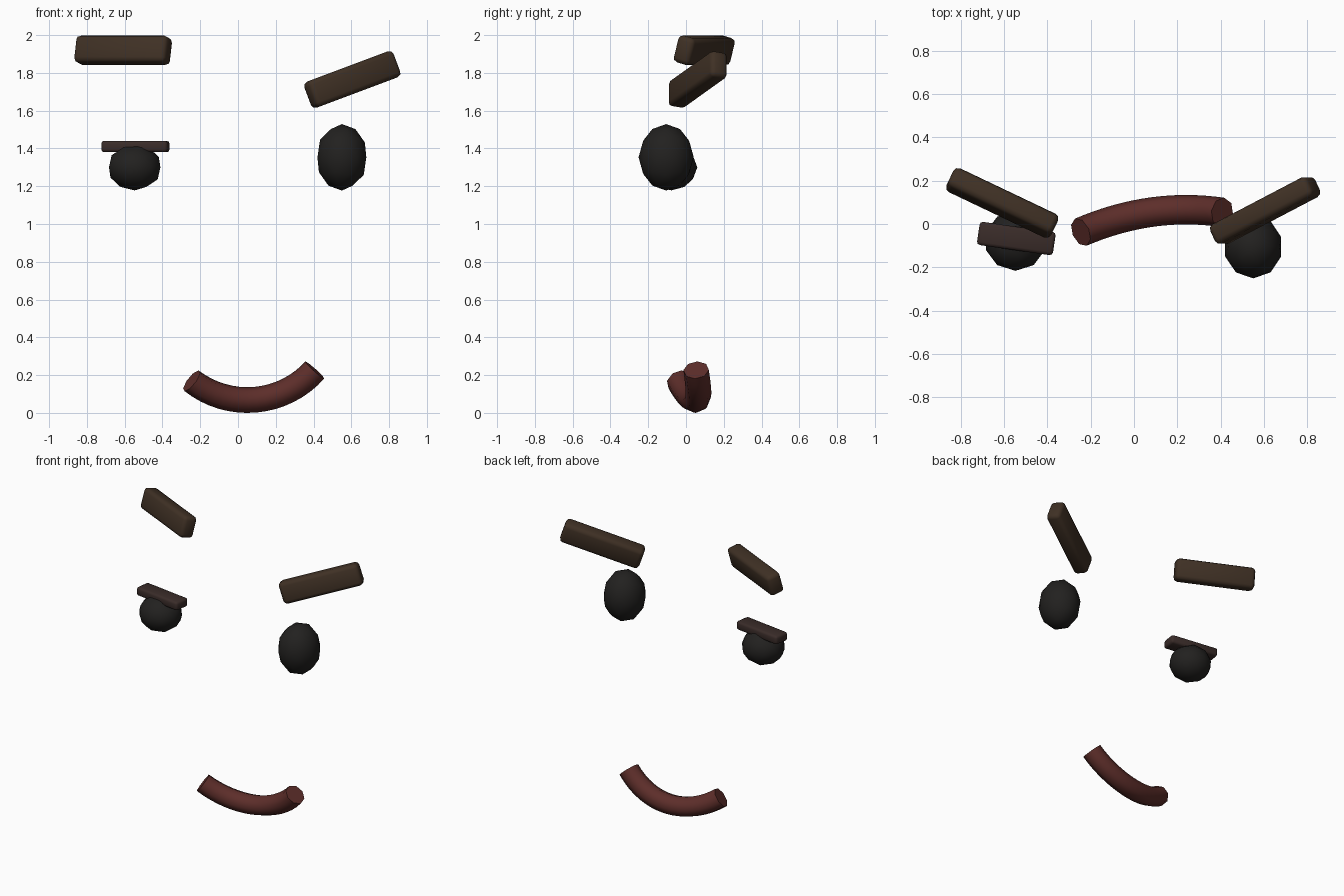
import bpy, bmesh, math
from mathutils import Matrix, Vector

if "Cube" in bpy.data.objects:
    bpy.data.objects.remove(bpy.data.objects["Cube"])


def material(name, color):
    m = bpy.data.materials.new(name)
    m.diffuse_color = (*color, 1)
    m.use_nodes = True
    m.node_tree.nodes["Principled BSDF"].inputs["Base Color"].default_value = m.diffuse_color
    return m


BROWN = material("brow_brown", (0.05, 0.03, 0.018))
LID = material("lid_brown", (0.042, 0.025, 0.022))
BLACK = material("eye_black", (0.016, 0.015, 0.014))
RED = material("mouth_red", (0.11, 0.027, 0.023))


def add_object(name, bm, mat):
    bmesh.ops.recalc_face_normals(bm, faces=bm.faces)
    mesh = bpy.data.meshes.new(name)
    bm.to_mesh(mesh)
    bm.free()
    mesh.materials.append(mat)
    obj = bpy.data.objects.new(name, mesh)
    bpy.context.collection.objects.link(obj)
    return obj


def bar(name, center, size, along, up, bevel, mat):
    """Rounded bar whose length follows 'along' and height follows 'up'."""
    x = Vector(along).normalized()
    y = Vector(up).cross(x).normalized()
    rot = Matrix((x, y, x.cross(y))).transposed().to_4x4()
    bm = bmesh.new()
    bmesh.ops.create_cube(bm, size=1, matrix=Matrix.Diagonal((*size, 1)))
    bmesh.ops.bevel(bm, geom=bm.edges[:], offset=bevel, segments=2,
                    profile=0.5, affect='EDGES')
    bm.transform(Matrix.Translation(center) @ rot)
    return add_object(name, bm, mat)


def eye(name, center, radii):
    bm = bmesh.new()
    bmesh.ops.create_icosphere(bm, subdivisions=2, radius=1)
    bm.transform(Matrix.Translation(center) @ Matrix.Diagonal((*radii, 1)))
    return add_object(name, bm, BLACK)


# Eyebrows: one level and rolled back, one raised at its outer end
bar("left_eyebrow", (-0.608, 0.097, 1.92), (0.535, 0.10, 0.147),
    (0.903, -0.43, 0), (0.112, 0.235, 0.966), 0.025, BROWN)
bar("right_eyebrow", (0.605, 0.062, 1.765), (0.535, 0.10, 0.147),
    (0.84, 0.44, 0.315), (-0.351, 0, 0.936), 0.025, BROWN)

# Eyes and the half-closed lid
eye("left_eye", (-0.547, -0.078, 1.30), (0.143, 0.138, 0.122))
eye("right_eye", (0.55, -0.105, 1.353), (0.136, 0.146, 0.176))
bar("left_eyelid", (-0.543, -0.067, 1.41), (0.354, 0.108, 0.06),
    (0.99, -0.142, 0), (0, 0, 1), 0.015, LID)

# Mouth: eight-sided tube swept along a smile that bows backwards
N, SIDES, R, ARC = 16, 8, 0.068, 0.48


def smile(t):
    a = math.radians(-38 + 86 * t)
    x = 0.05 + ARC * math.sin(a)
    y = 0.066 - 0.44 * (x - 0.24) ** 2
    return Vector((x, y, 0.068 + ARC * (1 - math.cos(a))))


bm = bmesh.new()
rings = []
for i in range(N + 1):
    t = i / N
    tangent = (smile(t + 0.01) - smile(t - 0.01)).normalized()
    side = Vector((0, 0, 1)).cross(tangent).normalized()
    up = tangent.cross(side)
    rings.append([bm.verts.new(smile(t) + R * (math.cos(k * math.tau / SIDES) * side
                                               + math.sin(k * math.tau / SIDES) * up))
                  for k in range(SIDES)])
for a, b in zip(rings, rings[1:]):
    for k in range(SIDES):
        j = (k + 1) % SIDES
        bm.faces.new((a[k], a[j], b[j], b[k]))
bm.faces.new(rings[0])
bm.faces.new(rings[-1])
mouth = add_object("mouth", bm, RED)

# Smooth shading with sharp edges kept
for o in bpy.data.objects:
    o.select_set(True)
bpy.context.view_layer.objects.active = mouth
bpy.ops.object.shade_smooth_by_angle(angle=math.radians(50))
